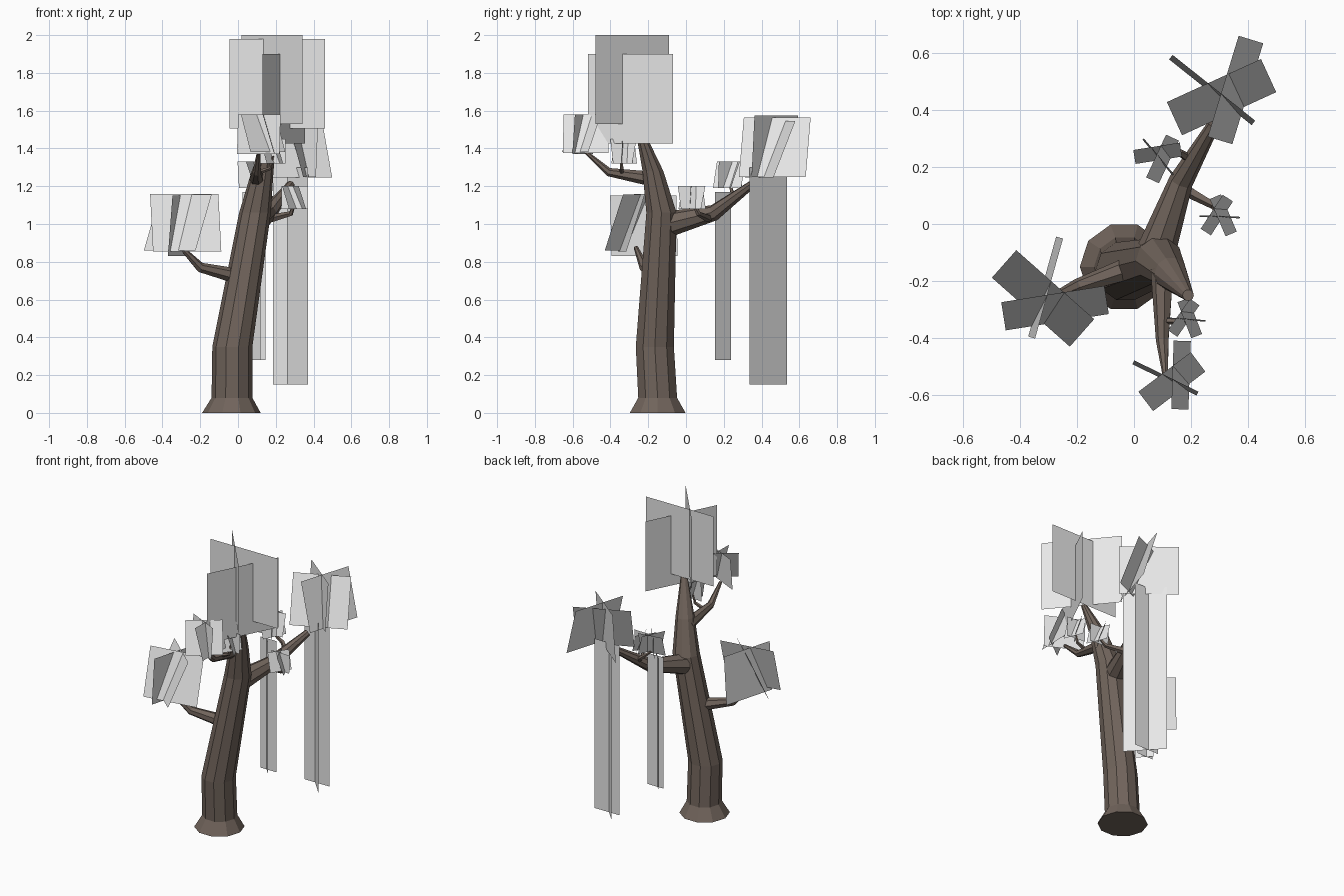
import bpy, bmesh, math
from mathutils import Vector

if "Cube" in bpy.data.objects:
    bpy.data.objects.remove(bpy.data.objects["Cube"])


def material(name, rgb):
    m = bpy.data.materials.new(name)
    m.diffuse_color = (*rgb, 1)
    m.use_nodes = True
    m.node_tree.nodes["Principled BSDF"].inputs["Base Color"].default_value = m.diffuse_color
    return m


BARK = material("bark brown", (0.165, 0.128, 0.106))
LEAF = material("pale foliage", (0.8, 0.8, 0.8))


def finish(bm, name, mat):
    me = bpy.data.meshes.new(name)
    bm.to_mesh(me)
    bm.free()
    me.materials.append(mat)
    ob = bpy.data.objects.new(name, me)
    bpy.context.collection.objects.link(ob)
    return ob


def tube(name, stations, sides, upright=False):
    """Tapered faceted limb through (x, y, z, radius) stations."""
    bm = bmesh.new()
    pts = [Vector(s[:3]) for s in stations]
    rings = []
    for i, p in enumerate(pts):
        t = pts[min(i + 1, len(pts) - 1)] - pts[max(i - 1, 0)]
        if upright:
            t = Vector((0, 0, 1))
        t.normalize()
        side = t.cross(Vector((0, 1, 0) if upright else (0, 0, 1))).normalized()
        up = side.cross(t)
        r = stations[i][3]
        rings.append([bm.verts.new(p + r * (side * math.cos(a) + up * math.sin(a)))
                      for a in (2 * math.pi * k / sides for k in range(sides))])
    for a, b in zip(rings, rings[1:]):
        for k in range(sides):
            j = (k + 1) % sides
            bm.faces.new((a[k], a[j], b[j], b[k]))
    bm.faces.new(rings[0])
    bm.faces.new(rings[-1])
    bmesh.ops.recalc_face_normals(bm, faces=bm.faces)
    return finish(bm, name, BARK)


def cards(name, planes):
    """Crossed leaf cards: (cx, cy, angle, width, lean, z_low, z_high)."""
    bm = bmesh.new()
    for cx, cy, ang, w, lean, z0, z1 in planes:
        a = math.radians(ang)
        c = Vector((cx, cy, (z0 + z1) / 2))
        u = Vector((math.cos(a), math.sin(a), 0)) * w / 2
        v = Vector((-math.sin(a) * lean, math.cos(a) * lean, z1 - z0)) / 2
        bm.faces.new([bm.verts.new(c + p) for p in (-u - v, u - v, u + v, v - u)])
    return finish(bm, name, LEAF)


# Trunk with flared root
tube("trunk", [(-.035, -.15, 0, .155), (-.032, -.15, .08, .108), (-.03, -.165, .35, .106),
               (.09, -.13, 1.06, .084), (.13, -.175, 1.28, .058), (.19, -.25, 1.51, .02)],
     10, True)

# Main branches and twigs
tube("left_branch", [(.03, -.14, .715, .045), (-.2, -.22, .77, .027), (-.3, -.265, .875, .012)], 7)
tube("back_branch", [(.08, -.09, 1.0, .068), (.165, .15, 1.06, .043), (.28, .35, 1.21, .022)], 8)
tube("front_branch", [(.1, -.16, 1.235, .042), (.1, -.41, 1.275, .023), (.11, -.53, 1.38, .01)], 7)
tube("back_twig_left", [(.21, .22, 1.1, .018), (.16, .25, 1.15, .014), (.1, .235, 1.2, .007)], 5)
tube("back_twig_right", [(.18, .12, 1.03, .022), (.28, .065, 1.055, .014), (.3, .035, 1.11, .007)], 5)
tube("front_twig", [(.09, -.34, 1.265, .014), (.17, -.34, 1.295, .01), (.185, -.34, 1.36, .006)], 5)

# Upright crown on the trunk tip
cards("crown_leaves", [(.2075, -.23, 0, .507, 0, 1.505, 1.98),
                       (.18, -.285, -50.6, .505, 0, 1.53, 2.0),
                       (.2425, -.295, 63.4, .503, 0, 1.425, 1.9)])

# Leaning leaf clusters at branch ends
cards("left_leaves", [(-.319, -.261, -41.5, .365, .129, .86, 1.155),
                      (-.277, -.295, 9, .366, .1, .855, 1.16),
                      (-.31, -.223, 74.4, .364, -.025, .83, 1.15)])
cards("back_leaves", [(.307, .445, 24.6, .363, .128, 1.245, 1.545),
                      (.274, .47, -38.5, .37, .02, 1.25, 1.575),
                      (.356, .47, 73, .37, .09, 1.25, 1.565)])
cards("front_leaves", [(.133, -.553, 37, .23, .085, 1.38, 1.58),
                       (.11, -.54, -26, .25, .015, 1.37, 1.58),
                       (.165, -.53, 88, .24, .06, 1.375, 1.58)])

# Small leaf clusters on the twigs
for name, x, y, z, rot, w, h in (("back_left_small_leaves", .085, .235, 1.26, 4, .165, .14),
                                 ("back_right_small_leaves", .3, .025, 1.14, 52, .142, .12),
                                 ("front_small_leaves", .183, -.335, 1.385, 50, .135, .13)):
    planes = []
    for off, lean, shift in ((5, .3, -.08), (-54, .04, 0), (61, .3, .1)):
        a = math.radians(rot + off + 90)
        planes.append((x - shift * w * math.cos(a), y - shift * w * math.sin(a),
                       rot + off, w, lean * w, z - h / 2, z + h / 2))
    cards(name, planes)

# Long hanging strands under the back branch
cards("long_hanging_strands", [(.278, .45, 0, .185, 0, .15, 1.3),
                               (.277, .435, -47.2, .272, 0, .15, 1.3)])
cards("short_hanging_strands", [(.085, .205, 0, .12, 0, .28, 1.17),
                                (.08, .195, -47.2, .115, 0, .28, 1.17)])
